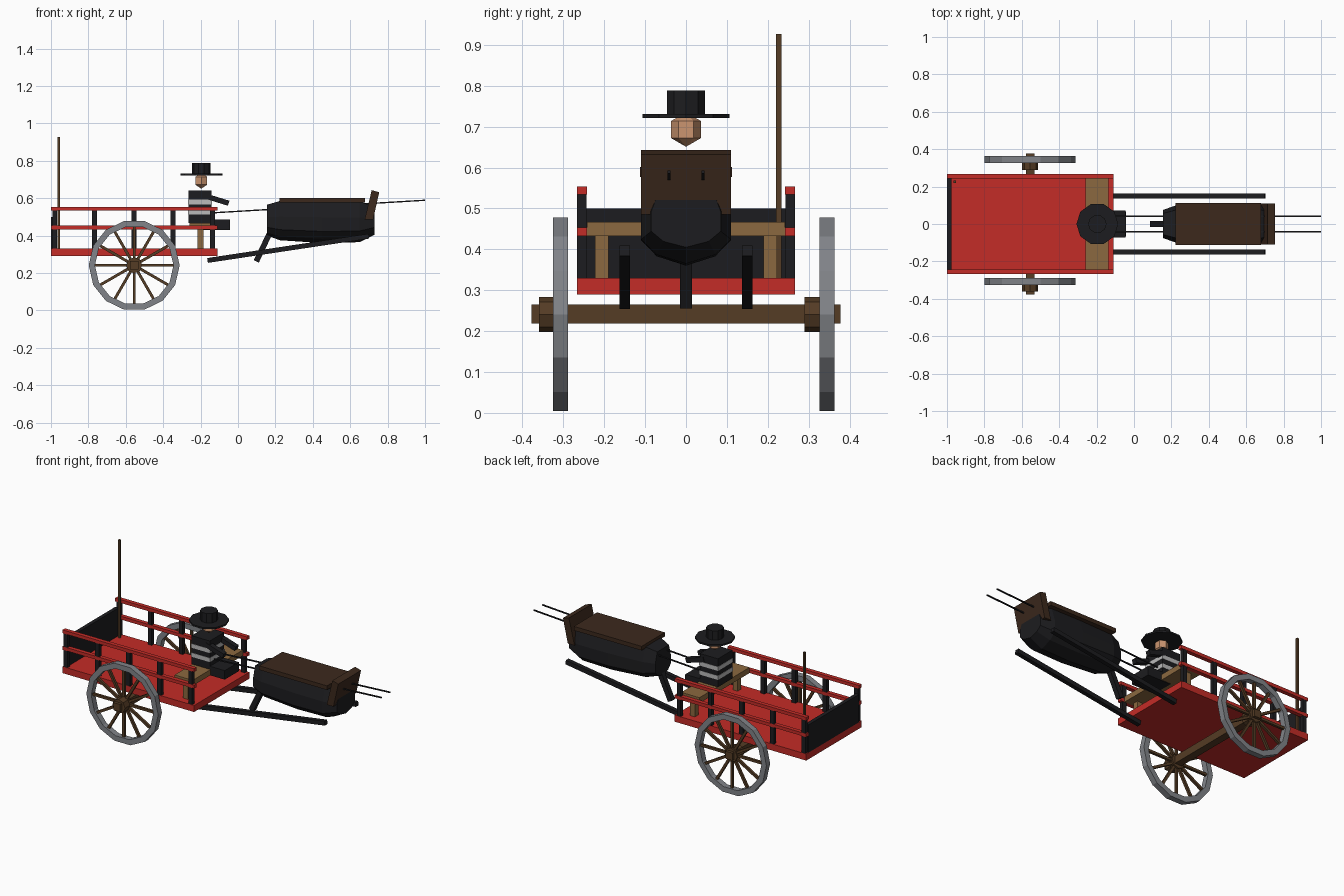
import bpy, bmesh
from math import pi, sin, cos
from mathutils import Vector, Matrix

if "Cube" in bpy.data.objects:
    bpy.data.objects.remove(bpy.data.objects["Cube"])


def mat(name, r, g, b):
    m = bpy.data.materials.new(name)
    m.diffuse_color = (r, g, b, 1)
    m.use_nodes = True
    m.node_tree.nodes["Principled BSDF"].inputs["Base Color"].default_value = m.diffuse_color
    return m


RED = mat("red_paint", 0.55, 0.025, 0.02)
BLACK = mat("black", 0.012, 0.012, 0.014)
WOOD = mat("light_wood", 0.26, 0.14, 0.05)
DARK = mat("dark_wood", 0.09, 0.045, 0.018)
BROWN = mat("brown_leather", 0.045, 0.022, 0.012)
IRON = mat("iron_rim", 0.22, 0.23, 0.25)
SKIN = mat("skin", 0.6, 0.3, 0.16)
STRIPE = mat("stripe", 0.5, 0.5, 0.5)


def finish(bm, name, m):
    bmesh.ops.recalc_face_normals(bm, faces=bm.faces)
    me = bpy.data.meshes.new(name)
    bm.to_mesh(me)
    bm.free()
    me.materials.append(m)
    ob = bpy.data.objects.new(name, me)
    bpy.context.collection.objects.link(ob)
    return ob


def box(name, x, y, z, m):
    """Box from (min, max) ranges."""
    bm = bmesh.new()
    bmesh.ops.create_cube(bm, size=1)
    for v in bm.verts:
        v.co = [r[0] + (c + 0.5) * (r[1] - r[0]) for c, r in zip(v.co, (x, y, z))]
    return finish(bm, name, m)


def loft(name, rings, m, closed=False):
    """Skin a list of point rings, capped or joined end to start."""
    bm = bmesh.new()
    vs = [[bm.verts.new(p) for p in r] for r in rings]
    n = len(vs[0])
    for a, b in zip(vs, vs[1:] + vs[:1] if closed else vs[1:]):
        for i in range(n):
            bm.faces.new((a[i], a[(i + 1) % n], b[(i + 1) % n], b[i]))
    if not closed:
        bm.faces.new(vs[0])
        bm.faces.new(vs[-1])
    return finish(bm, name, m)


def beam(name, p, q, w, h, m):
    """Square bar between two points in an xz plane."""
    p, q = Vector(p), Vector(q)
    up = (q - p).cross(Vector((0, 1, 0))).normalized() * h / 2
    side = Vector((0, w / 2, 0))
    return loft(name, [[c + up + side, c + up - side, c - up - side, c - up + side]
                       for c in (p, q)], m)


def disc(name, centre, r, depth, n, m, along_y=False):
    bm = bmesh.new()
    bmesh.ops.create_cone(bm, cap_ends=True, segments=n, radius1=r, radius2=r, depth=depth)
    # first vertex on +x
    bmesh.ops.rotate(bm, verts=bm.verts, matrix=Matrix.Rotation(-pi / 2, 3, 'Z'))
    if along_y:
        bmesh.ops.rotate(bm, verts=bm.verts, matrix=Matrix.Rotation(pi / 2, 3, 'X'))
    bmesh.ops.translate(bm, verts=bm.verts, vec=centre)
    return finish(bm, name, m)


# cart bed, tail panel, pole
box("cart_bed", (-1, -0.11), (-0.267, 0.267), (0.29, 0.33), RED)
box("tail_panel", (-1, -0.977), (-0.243, 0.243), (0.33, 0.5), BLACK)
box("pole", (-0.966, -0.953), (0.22, 0.233), (0.33, 0.927), DARK)

# side posts and rails
for s in (-1, 1):
    ys = sorted((s * 0.243, s * 0.266))
    for x in (-0.98, -0.767, -0.557, -0.347, -0.137):
        box("side_post", (x - 0.013, x + 0.013), ys, (0.33, 0.545), BLACK)
    for z in (0.433, 0.534):
        box("side_rail", (-1, -0.11), sorted((s * 0.242, s * 0.267)), (z, z + 0.02), RED)

# seat
box("seat_plank", (-0.26, -0.137), (-0.242, 0.242), (0.433, 0.467), WOOD)
for s in (-1, 1):
    box("seat_leg", (-0.216, -0.184), sorted((s * 0.19, s * 0.222)), (0.33, 0.433), WOOD)

# axle and wheels
WX, WZ = -0.555, 0.241
box("axle", (WX - 0.023, WX + 0.023), (-0.378, 0.378), (0.219, 0.265), DARK)
for yc, hub in ((-0.307, -0.325), (0.345, 0.325)):
    disc("wheel_hub", (WX, hub, WZ), 0.043, 0.07, 8, DARK, True)
    rim = []
    for i in range(14):
        a = 2 * pi * i / 14
        rim.append([(WX + r * cos(a), yc + d, WZ + r * sin(a))
                    for r, d in ((0.243, -0.018), (0.243, 0.018), (0.21, 0.018), (0.21, -0.018))])
    loft("wheel_rim", rim, IRON, closed=True)
    for i in range(12):
        a = 2 * pi * i / 12
        beam("wheel_spoke", (WX + 0.03 * cos(a), yc, WZ + 0.03 * sin(a)),
             (WX + 0.215 * cos(a), yc, WZ + 0.215 * sin(a)), 0.015, 0.015, DARK)

# shafts and reins
for s in (-1, 1):
    beam("shaft", (-0.163, s * 0.15, 0.267), (0.7, s * 0.15, 0.397), 0.026, 0.026, BLACK)
    beam("rein", (-0.13, s * 0.042, 0.522), (1, s * 0.042, 0.589), 0.007, 0.007, BLACK)

# barrel-shaped draught body: x, half width, bottom, top
section = ((0.75, 1), (1, 0.6), (1, 0.27), (0.65, 0.1), (0, 0),
           (-0.65, 0.1), (-1, 0.27), (-1, 0.6), (-0.75, 1))
stations = ((0.155, 0.075, 0.4, 0.565), (0.225, 0.1, 0.375, 0.585), (0.45, 0.11, 0.36, 0.59),
            (0.65, 0.11, 0.365, 0.585), (0.73, 0.085, 0.405, 0.55))
loft("draught_body", [[(x, u * w, b + v * (t - b)) for u, v in section]
                      for x, w, b, t in stations], BLACK)
box("back_blanket", (0.222, 0.68), (-0.112, 0.112), (0.577, 0.602), BROWN)
board = ((0.677, 0.485), (0.715, 0.643), (0.755, 0.632), (0.722, 0.485))
loft("neck_board", [[(x, y, z) for x, z in board] for y in (-0.11, 0.11)], BROWN)
beam("rear_strut", (0.098, 0, 0.262), (0.175, 0, 0.425), 0.03, 0.03, BLACK)

# driver
box("driver_torso", (-0.265, -0.142), (-0.07, 0.07), (0.467, 0.64), BLACK)
for z in (0.512, 0.567):
    box("shirt_stripe", (-0.267, -0.14), (-0.072, 0.072), (z, z + 0.025), STRIPE)
box("driver_legs", (-0.2, -0.042), (-0.068, 0.068), (0.43, 0.485), BLACK)
for s in (-1, 1):
    beam("driver_arm", (-0.17, s * 0.058, 0.61), (-0.05, s * 0.058, 0.573), 0.03, 0.028, BLACK)
bm = bmesh.new()
bmesh.ops.create_uvsphere(bm, u_segments=6, v_segments=3, radius=0.042)
bmesh.ops.translate(bm, verts=bm.verts, vec=(-0.196, 0, 0.693))
finish(bm, "driver_head", SKIN)
disc("hat_brim", (-0.196, 0, 0.726), 0.112, 0.01, 10, BLACK)
disc("hat_crown", (-0.196, 0, 0.758), 0.049, 0.06, 10, BLACK)
